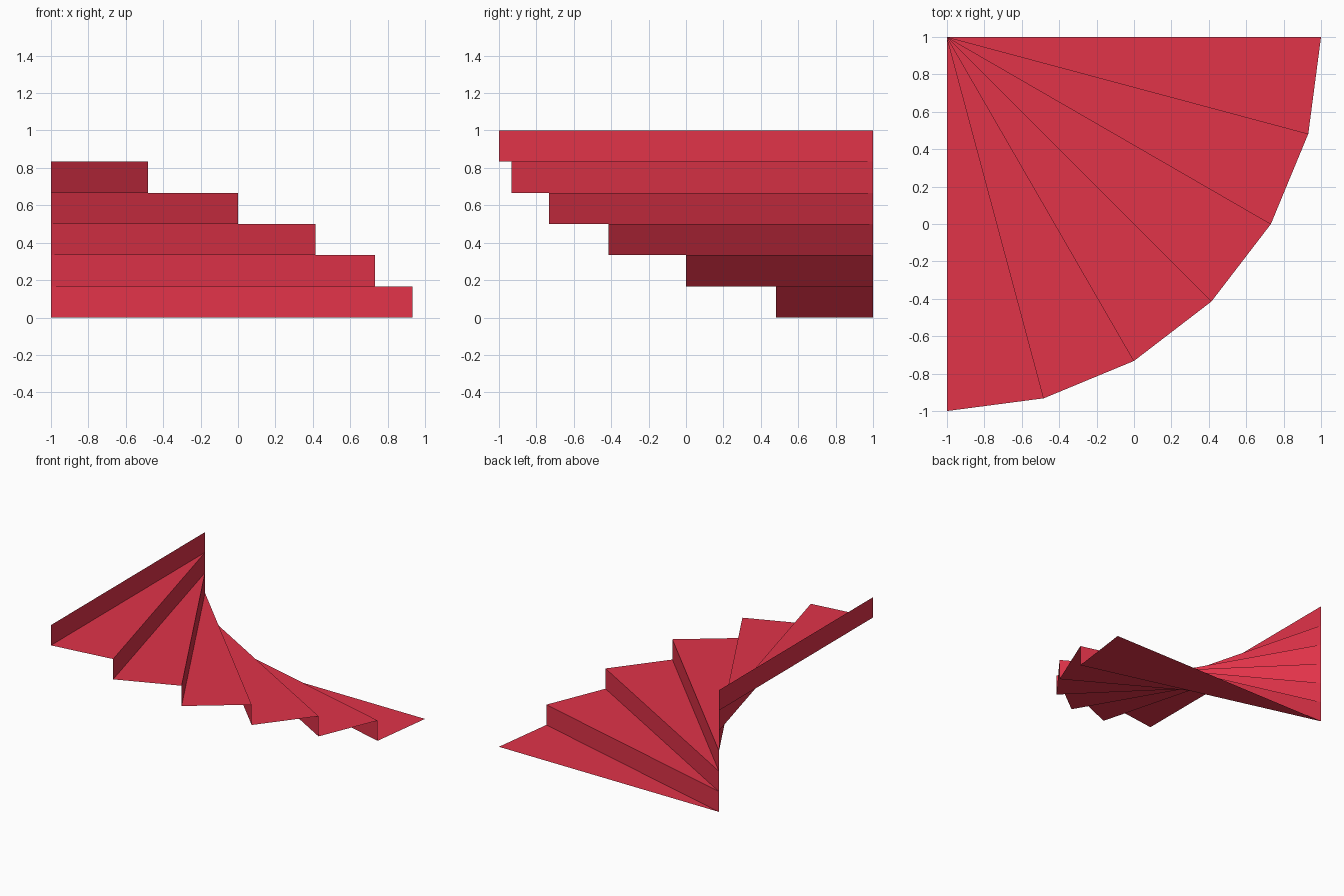
import bpy
import bmesh
from math import cos, sin, radians
from mathutils import Vector

cube = bpy.data.objects.get("Cube")
if cube:
    bpy.data.objects.remove(cube, do_unlink=True)

STEPS = 6
RADIUS = 2.0
RISE = 1.0 / STEPS
TURN = radians(90 / STEPS)
PIVOT = Vector((-1, 1, 0))

# Single flat colour
red = bpy.data.materials.new("crimson_red")
colour = (0.75, 0.033, 0.066, 1)
red.use_nodes = True
red.diffuse_color = colour
red.node_tree.nodes["Principled BSDF"].inputs["Base Color"].default_value = colour


def axis(level):
    return PIVOT + Vector((0, 0, level * RISE))


def rim(turn, level):
    a = turn * TURN
    return axis(level) + RADIUS * Vector((cos(a), -sin(a), 0))


# Quarter-turn flight: thin winder treads joined by thin risers
bm = bmesh.new()


def add_face(*points):
    bm.faces.new([bm.verts.new(p) for p in points])


for i in range(STEPS):
    # Tread wedge, facing up
    add_face(axis(i), rim(i + 1, i), rim(i, i))
    # Riser at the far edge of the tread, facing down the flight
    add_face(axis(i), axis(i + 1), rim(i + 1, i + 1), rim(i + 1, i))

bmesh.ops.remove_doubles(bm, verts=bm.verts, dist=0.0001)
mesh = bpy.data.meshes.new("winder_stair")
bm.to_mesh(mesh)
bm.free()
mesh.materials.append(red)
stair = bpy.data.objects.new("winder_stair", mesh)
bpy.context.collection.objects.link(stair)
